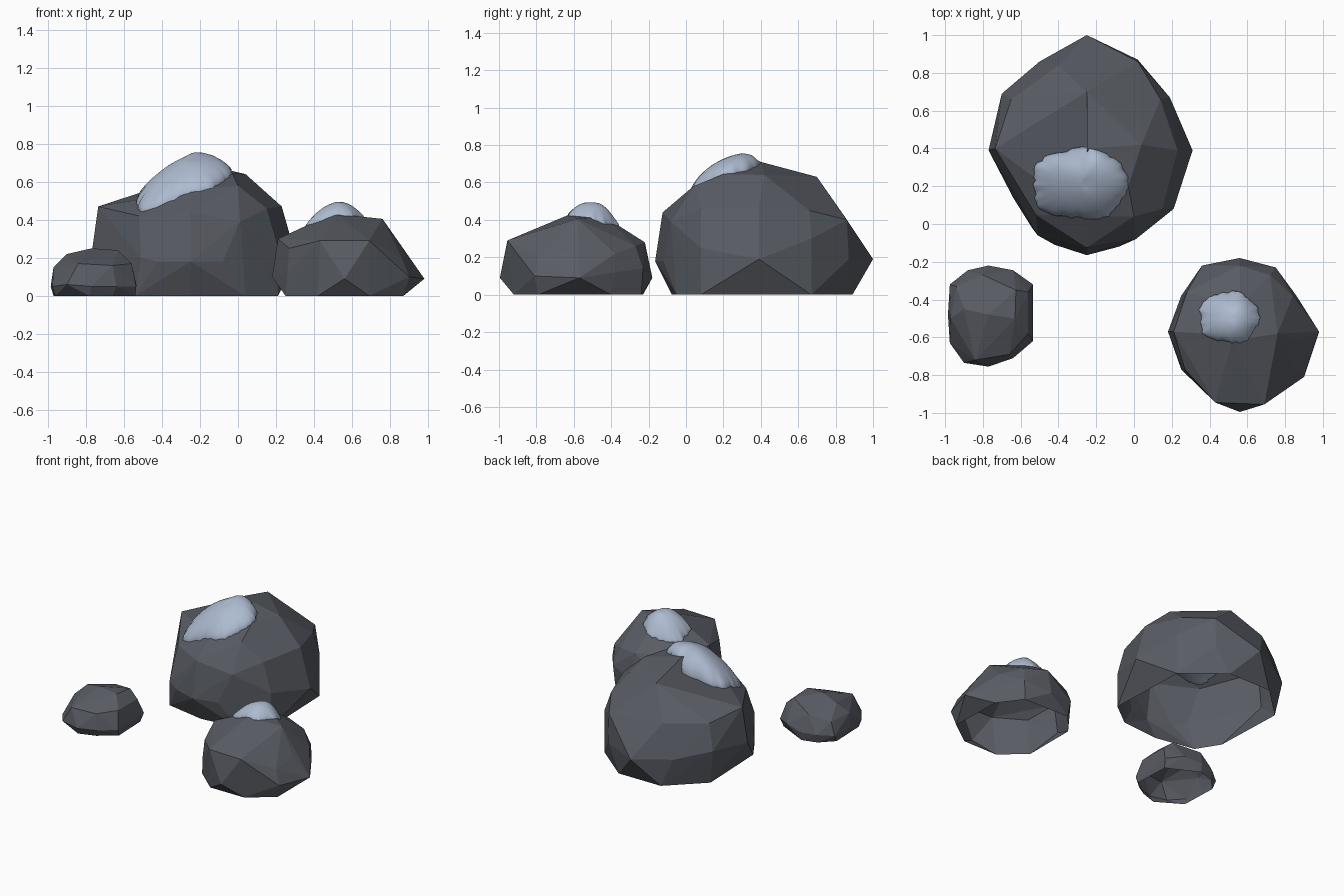
import bpy, bmesh, math, random
from mathutils import Vector
from mathutils.bvhtree import BVHTree

if "Cube" in bpy.data.objects:
    bpy.data.objects.remove(bpy.data.objects["Cube"])

random.seed(4)


def material(name, colour):
    m = bpy.data.materials.new(name)
    m.diffuse_color = (*colour, 1)
    m.use_nodes = True
    m.node_tree.nodes["Principled BSDF"].inputs["Base Color"].default_value = m.diffuse_color
    return m


STONE = material("dark stone", (0.098, 0.106, 0.125))
SNOW = material("blue snow", (0.42, 0.495, 0.63))


def add_object(name, bm, mat):
    mesh = bpy.data.meshes.new(name)
    bm.to_mesh(mesh)
    mesh.materials.append(mat)
    obj = bpy.data.objects.new(name, mesh)
    bpy.context.collection.objects.link(obj)
    return obj


def rock(name, base, corners, dent=None):
    """Faceted shell around base points on the ground and corners above them; open below."""
    bm = bmesh.new()
    for p in base:
        bm.verts.new((*p, 0))
    for p in corners:
        bm.verts.new(p)
    hull = bmesh.ops.convex_hull(bm, input=bm.verts)
    loose = {v for v in hull["geom_interior"] + hull["geom_unused"]
             if isinstance(v, bmesh.types.BMVert)}
    bmesh.ops.delete(bm, geom=list(loose), context='VERTS')
    bmesh.ops.recalc_face_normals(bm, faces=bm.faces)
    floor = [f for f in bm.faces if all(v.co.z < 0.005 for v in f.verts)]
    bmesh.ops.delete(bm, geom=floor, context='FACES')
    full = BVHTree.FromBMesh(bm)
    if dent:
        # hollow out the shoulder: replace one ridge by a sunken corner
        a, b, low = (Vector(p) for p in dent)
        ridge = [e for e in bm.edges if
                 min((e.verts[0].co - a).length + (e.verts[1].co - b).length,
                     (e.verts[1].co - a).length + (e.verts[0].co - b).length) < 0.01]
        if ridge:
            faces = bmesh.ops.dissolve_edges(bm, edges=ridge)["region"]
            for v in bmesh.ops.poke(bm, faces=faces)["verts"]:
                v.co = low
    add_object(name, bm, STONE)
    trees = full, BVHTree.FromBMesh(bm)
    bm.free()
    return trees


def snow_cap(name, trees, centre, rx, ry, thick, power, rings=10, sides=64):
    """Rounded ragged-edged pad that follows the stone beneath it."""
    bm = bmesh.new()
    ragged = [1 + 0.04 * math.sin(5 * i * math.tau / sides + 1)
              + random.uniform(-0.04, 0.04) for i in range(sides)]

    def ground(x, y, tree):
        hit = tree.ray_cast(Vector((x, y, 3)), Vector((0, 0, -1)))[0]
        return hit.z if hit else 0.0

    def sheet(height):
        def point(r, i):
            a = i * math.tau / sides
            k = r * (1 + (ragged[i] - 1) * r ** 6)
            # squared-off oval outline
            q = (abs(math.cos(a)) ** 2.3 + abs(math.sin(a)) ** 2.3) ** (-1 / 2.3)
            x = centre[0] + rx * k * q * math.cos(a)
            y = centre[1] + ry * k * q * math.sin(a)
            low = ground(x, y, trees[1])
            rise = height + (ground(x, y, trees[0]) - low if height > 0 else 0)
            return bm.verts.new((x, y, low + rise * max(0, 1 - r * r) ** power))
        tip = point(0, 0)
        loops = [[point(math.sin(j / rings * math.pi / 2), i) for i in range(sides)]
                 for j in range(1, rings + 1)]
        for i in range(sides):
            n = (i + 1) % sides
            bm.faces.new((tip, loops[0][i], loops[0][n]))
            for a, b in zip(loops, loops[1:]):
                bm.faces.new((a[i], b[i], b[n], a[n]))
        return [tip] + [v for loop in loops[:-1] for v in loop]

    top = sheet(thick)
    for _ in range(8):
        bmesh.ops.smooth_vert(bm, verts=top, factor=0.5,
                              use_axis_x=False, use_axis_y=False, use_axis_z=True)
    # keep the smoothed pad just clear of the stone
    for v in top:
        v.co.z = max(v.co.z, ground(v.co.x, v.co.y, trees[1]) + 0.006)
    sheet(-thick * 1.3)
    bmesh.ops.remove_doubles(bm, verts=bm.verts, dist=0.0005)
    bmesh.ops.recalc_face_normals(bm, faces=bm.faces)
    for f in bm.faces:
        f.smooth = True
    add_object(name, bm, SNOW)
    bm.free()


# Large boulder at the back
large = rock(
    "large_boulder",
    [(0.21, 0.08), (0.19, 0.67), (-0.08, 0.89), (-0.42, 0.89), (-0.66, 0.66),
     (-0.64, 0.14), (-0.54, -0.02), (-0.25, -0.075), (0.04, -0.05)],
    [(-0.25, 1.0, 0.19), (0.02, 0.87, 0.19), (0.31, 0.39, 0.19), (-0.08, -0.12, 0.18),
     (-0.25, -0.165, 0.18), (-0.42, -0.11, 0.18), (-0.51, -0.06, 0.2), (-0.77, 0.39, 0.22),
     (-0.70, 0.69, 0.25), (-0.5, 0.86, 0.2), (0.19, 0.67, 0.3), (0.21, 0.08, 0.25),
     (-0.25, 0.4, 0.71), (-0.25, 0.7, 0.63), (0.04, 0.42, 0.64), (-0.03, 0.2, 0.645),
     (0.23, 0.39, 0.47), (0.14, 0.66, 0.45), (0.02, 0.86, 0.40), (-0.4, 0.84, 0.43),
     (-0.735, 0.40, 0.47), (-0.65, 0.66, 0.43), (-0.52, 0.05, 0.42),
     (-0.25, -0.125, 0.44), (0.01, -0.08, 0.39), (0.15, 0.08, 0.46), (-0.25, 0.04, 0.555),
     (0.0, 0.04, 0.58)],
    dent=[(-0.735, 0.40, 0.47), (-0.25, 0.4, 0.71), (-0.49, 0.53, 0.545)])

# Medium boulder at the front right
medium = rock(
    "medium_boulder",
    [(0.86, -0.40), (0.87, -0.79), (0.69, -0.92), (0.42, -0.92), (0.25, -0.77),
     (0.25, -0.38), (0.38, -0.23), (0.74, -0.24)],
    [(0.56, -0.18, 0.09), (0.98, -0.57, 0.09), (0.56, -0.995, 0.09), (0.18, -0.57, 0.10),
     (0.9, -0.81, 0.10), (0.86, -0.38, 0.12), (0.36, -0.22, 0.12), (0.75, -0.23, 0.14),
     (0.26, -0.78, 0.12),
     (0.52, -0.62, 0.43), (0.56, -0.44, 0.42), (0.76, -0.58, 0.405), (0.43, -0.945, 0.29),
     (0.69, -0.955, 0.29), (0.88, -0.62, 0.23), (0.84, -0.38, 0.22), (0.36, -0.58, 0.37),
     (0.21, -0.57, 0.30), (0.28, -0.36, 0.29), (0.56, -0.22, 0.28), (0.72, -0.27, 0.26),
     (0.27, -0.77, 0.25), (0.86, -0.79, 0.20)])

# Small boulder at the front left
rock(
    "small_boulder",
    [(-0.77, -0.23), (-0.55, -0.34), (-0.54, -0.6), (-0.66, -0.69), (-0.78, -0.73),
     (-0.96, -0.62), (-0.97, -0.35), (-0.88, -0.26)],
    [(-0.77, -0.22, 0.06), (-0.64, -0.245, 0.08), (-0.535, -0.32, 0.06), (-0.535, -0.62, 0.05),
     (-0.64, -0.71, 0.05), (-0.77, -0.755, 0.05), (-0.9, -0.735, 0.06), (-0.975, -0.63, 0.05),
     (-0.985, -0.48, 0.05), (-0.975, -0.32, 0.05), (-0.88, -0.245, 0.06),
     (-0.77, -0.48, 0.25), (-0.63, -0.5, 0.24), (-0.625, -0.35, 0.225), (-0.9, -0.45, 0.22),
     (-0.84, -0.72, 0.17), (-0.66, -0.69, 0.16), (-0.97, -0.5, 0.15), (-0.56, -0.58, 0.17),
     (-0.56, -0.36, 0.17), (-0.94, -0.33, 0.14), (-0.8, -0.27, 0.18)])

# Snow caps
snow_cap("large_snow_cap", large, (-0.285, 0.212), 0.25, 0.187, 0.11, 0.6)
snow_cap("small_snow_cap", medium, (0.503, -0.495), 0.157, 0.133, 0.085, 0.85)
